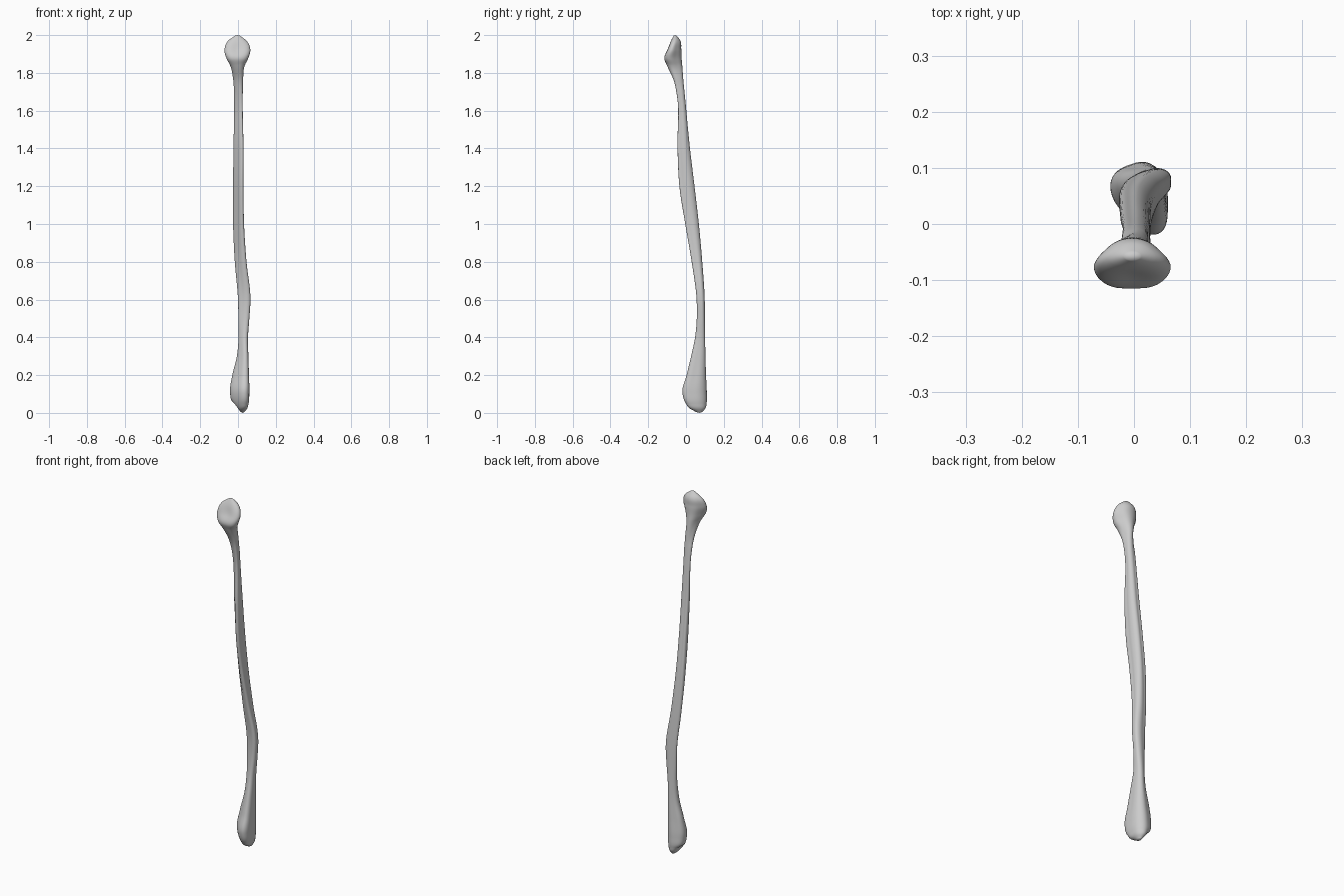
import bpy, bmesh
from math import sin, cos, pi, radians, exp
from mathutils import Vector

if "Cube" in bpy.data.objects:
    bpy.data.objects.remove(bpy.data.objects["Cube"])

# Cross-sections: z, x min, x max, y min, y max, skew, triangularity
SECTIONS = [
    (0.004, 0.014, 0.034, 0.055, 0.085, 0.0, 0.0),
    (0.022, -0.012, 0.048, 0.022, 0.102, -0.2, 0.06),
    (0.050, -0.030, 0.056, -0.001, 0.109, -0.26, 0.08),
    (0.110, -0.042, 0.060, -0.019, 0.110, -0.26, 0.10),
    (0.200, -0.030, 0.058, 0.003, 0.106, -0.25, 0.12),
    (0.300, -0.006, 0.055, 0.027, 0.103, -0.2, 0.10),
    (0.400, 0.003, 0.053, 0.048, 0.101, -0.1, 0.08),
    (0.500, 0.002, 0.060, 0.057, 0.100, -0.1, 0.10),
    (0.600, 0.000, 0.066, 0.056, 0.099, -0.15, 0.12),
    (0.800, -0.017, 0.045, 0.030, 0.086, -0.3, 0.15),
    (1.000, -0.026, 0.032, -0.004, 0.068, -0.4, 0.15),
    (1.200, -0.026, 0.029, -0.035, 0.045, -0.45, 0.15),
    (1.400, -0.024, 0.029, -0.045, 0.021, -0.45, 0.15),
    (1.680, -0.021, 0.025, -0.048, -0.006, -0.3, 0.12),
    (1.760, -0.025, 0.027, -0.065, -0.014, -0.1, 0.08),
    (1.840, -0.042, 0.036, -0.101, -0.020, 0.0, 0.08),
    (1.875, -0.060, 0.053, -0.115, -0.023, 0.0, 0.10),
    (1.925, -0.071, 0.065, -0.101, -0.025, 0.0, 0.10),
    (1.975, -0.047, 0.040, -0.078, -0.032, 0.0, 0.06),
    (1.997, -0.015, 0.010, -0.065, -0.050, 0.0, 0.0),
]
SEGS, STEPS = 48, 8


def spline(i, u):
    """Smooth interpolation between section i and i + 1."""
    a, b = SECTIONS[i], SECTIONS[i + 1]
    h = b[0] - a[0]

    def slope(j, c):
        lo, hi = SECTIONS[max(j - 1, 0)], SECTIONS[min(j + 1, len(SECTIONS) - 1)]
        mid = SECTIONS[j]
        if lo is mid or hi is mid:
            return (hi[c] - lo[c]) / (hi[0] - lo[0])
        h0, h1 = mid[0] - lo[0], hi[0] - mid[0]
        d0, d1 = (mid[c] - lo[c]) / h0, (hi[c] - mid[c]) / h1
        return (d0 * h1 + d1 * h0) / (h0 + h1)

    out = [a[0] + h * u]
    for c in range(1, 7):
        out.append((2*u**3 - 3*u*u + 1) * a[c] + (u**3 - 2*u*u + u) * h * slope(i, c)
                   + (3*u*u - 2*u**3) * b[c] + (u**3 - u*u) * h * slope(i + 1, c))
    return out


def ring_points(z, x0, x1, y0, y1, skew, tri):
    """Rounded triangular section, fitted to its box."""
    turn = radians(-60 + 30 * min(1, max(0, (z - 1.7) / 0.15)))
    raw = []
    for k in range(SEGS):
        t = 2 * pi * k / SEGS
        r = 1 + tri * cos(3 * (t - turn))
        x, y = r * cos(t), r * sin(t)
        raw.append((x, skew * x + (1 - skew**2) ** 0.5 * y))
    xs, ys = [p[0] for p in raw], [p[1] for p in raw]

    def fit(v, vals, lo, hi):
        return lo + (v - min(vals)) / (max(vals) - min(vals)) * (hi - lo)
    return [Vector((fit(x, xs, x0, x1), fit(y, ys, y0, y1), z)) for x, y in raw]


# Lofted bone: lower knob, twisted shaft, upper head
rows = [spline(i, s / STEPS) for i in range(len(SECTIONS) - 1) for s in range(STEPS)]
rows.append(SECTIONS[-1])
bm = bmesh.new()
rings = [[bm.verts.new(p) for p in ring_points(*r)] for r in rows]
for low, high in zip(rings, rings[1:]):
    for k in range(SEGS):
        n = (k + 1) % SEGS
        bm.faces.new((low[k], low[n], high[n], high[k]))

# Rounded end caps
for ring, z, step in ((rings[0], 0.0, -1), (rings[-1], 2.0, 1)):
    centre = sum((v.co for v in ring), Vector()) / SEGS
    tip = bm.verts.new((centre.x, centre.y, z))
    for k in range(SEGS):
        bm.faces.new((ring[k], ring[(k + 1) % SEGS], tip)[::step])

# Shallow pit at the back left of the lower knob, shallow dish on the head
DENTS = [((-0.018, 0.075, 0.03), 0.026, (0.012, -0.006, 0.014)),
         ((0.0, -0.095, 1.93), 0.035, (0.0, 0.006, -0.002))]
for v in bm.verts:
    for c, radius, push in DENTS:
        v.co += Vector(push) * exp(-((v.co - Vector(c)).length / radius) ** 2)

bmesh.ops.recalc_face_normals(bm, faces=bm.faces)
mesh = bpy.data.meshes.new("long_bone")
bm.to_mesh(mesh)
bm.free()
bone = bpy.data.objects.new("long_bone", mesh)
bpy.context.collection.objects.link(bone)
bpy.context.view_layer.objects.active = bone
bone.select_set(True)
bpy.ops.object.shade_smooth_by_angle(angle=radians(50))
